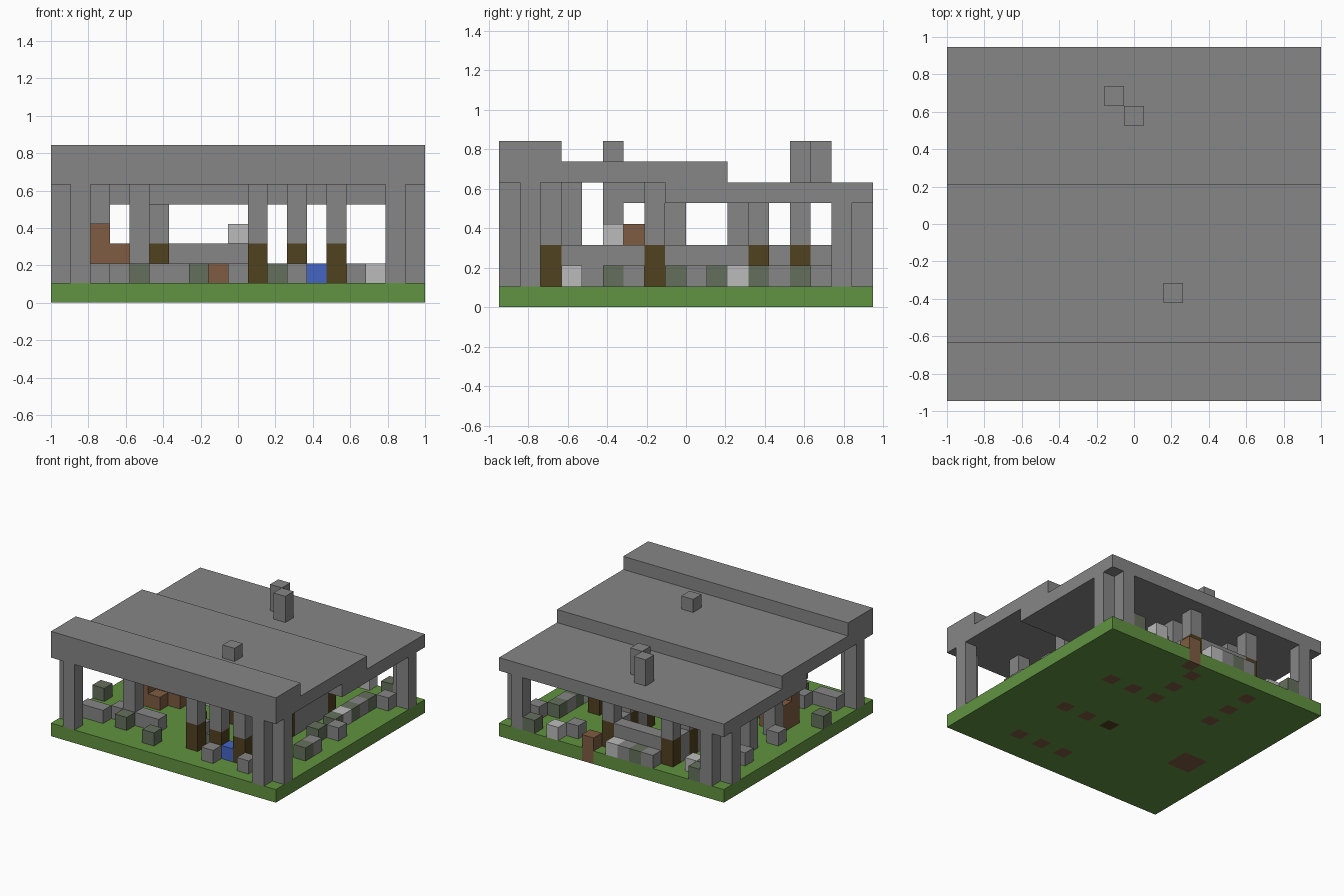
import bpy, bmesh
from mathutils import Vector

old = bpy.data.objects.get("Cube")
if old:
    bpy.data.objects.remove(old, do_unlink=True)

# Block grid: NX by NY cells, U is the edge of one block
NX, NY = 19, 18
U = 2 / NX


def material(name, rgb):
    m = bpy.data.materials.new(name)
    m.use_nodes = True
    m.diffuse_color = (*rgb, 1)
    m.node_tree.nodes["Principled BSDF"].inputs["Base Color"].default_value = (*rgb, 1)
    return m


STONE = material("stone grey", (.24, .24, .24))
GRASS = material("grass green", (.12, .29, .052))
EARTH = material("earth brown", (.21, .108, .054))
TIMBER = material("dark timber", (.08, .052, .014))
MOSS = material("mossy grey", (.13, .16, .108))
PALE = material("pale grey", (.5, .5, .5))
BLUE = material("blue", (.06, .13, .56))


def corner(i, j, k):
    return Vector((i - NX / 2, j - NY / 2, k)) * U


def finish(name, bm, *mats):
    bmesh.ops.recalc_face_normals(bm, faces=bm.faces)
    mesh = bpy.data.meshes.new(name)
    bm.to_mesh(mesh)
    bm.free()
    for m in mats:
        mesh.materials.append(m)
    ob = bpy.data.objects.new(name, mesh)
    bpy.context.collection.objects.link(ob)
    return ob


def box(name, mat, i, j, k, ni=1, nj=1, nk=1):
    """A box of ni x nj x nk blocks with its low corner at cell i, j, k."""
    bm = bmesh.new()
    bmesh.ops.create_cube(bm, size=1)
    size = Vector((ni, nj, nk)) * U
    mid = corner(i, j, k) + size / 2
    for v in bm.verts:
        v.co = Vector(a * b for a, b in zip(v.co, size)) + mid
    return finish(name, bm, mat)


def extrude_profile(name, mat, profile):
    """A (j, k) side profile extruded over the whole width."""
    bm = bmesh.new()
    face = bm.faces.new([bm.verts.new(corner(0, j, k)) for j, k in profile])
    out = bmesh.ops.extrude_face_region(bm, geom=[face])
    moved = [v for v in out["geom"] if isinstance(v, bmesh.types.BMVert)]
    bmesh.ops.translate(bm, verts=moved, vec=(NX * U, 0, 0))
    return finish(name, bm, mat)


# Timber post positions: the open hall and the small back house
hall = [(i, j) for i in (10, 12, 14) for j in (2, 7, 12)]
house = [(5, 12), (5, 14), (5, 16), (10, 14), (10, 16)]
posts = hall + house
dark_footing = (10, 7)
dug = set(posts) | {(i, j) for i in (2, 3) for j in (6, 7)} | {(11, 17)}

# Ground slab, with earth showing in the dug cells
bm = bmesh.new()
bmesh.ops.create_grid(bm, x_segments=NX, y_segments=NY, size=1)
for v in bm.verts:
    v.co.y *= NY / NX
out = bmesh.ops.extrude_face_region(bm, geom=bm.faces[:])
for v in out["geom"]:
    if isinstance(v, bmesh.types.BMVert):
        v.co.z = U
for f in bm.faces:
    c = f.calc_center_median()
    cell = (min(int(c.x / U + NX / 2), NX - 1), min(int(c.y / U + NY / 2), NY - 1))
    edge = 0.1 * U < c.z < 0.9 * U
    if cell == dark_footing and not edge:
        f.material_index = 2
    elif cell in dug and (not edge or cell == (11, 17)):
        f.material_index = 1
finish("ground", bm, GRASS, EARTH, TIMBER)

# Stepped roof
extrude_profile("roof", STONE, [
    (0, 6), (0, 8), (3, 8), (3, 7), (11, 7), (11, 6),
    (18, 6), (18, 5), (8, 5), (8, 6)])
box("rear_chimney", STONE, 8, 15, 6, nk=2)
box("inner_chimney", STONE, 9, 14, 6, nk=2)
box("front_chimney", STONE, 11, 5, 7)

# Paired corner pillars, mirrored left to right
for side, flip in (("right", False), ("left", True)):
    for end, (i, j), top in (("front_inner", (1, 0), 6), ("front_outer", (0, 1), 6),
                             ("back_outer", (0, 16), 5), ("back_inner", (1, 17), 5)):
        box(f"{side}_{end}_pillar", STONE, NX - 1 - i if flip else i, j, 1, nk=top - 1)

# Posts: timber below, stone above up to the roof
for i, j in posts:
    top = 5 if j > 7 else 6
    box("post_timber", TIMBER, i, j, 1, nk=2)
    box("post_stone", STONE, i, j, 3, nk=top - 3)

# Plain stone pillars
for i, j, top in ((4, 3, 6), (2, 8, 5), (2, 11, 5)):
    box("stone_pillar", STONE, i, j, 1, nk=top - 1)

# Low walls between the posts
box("hall_wall_front", STONE, 14, 3, 1, nj=4, nk=2)
box("hall_wall_back", STONE, 14, 8, 1, nj=4, nk=2)
box("house_back_wall", STONE, 6, 16, 1, ni=4, nk=2)
for j in (13, 15):
    box("house_side_wall", STONE, 5, j, 1, nk=2)
    box("house_side_wall", STONE, 10, j, 1, nk=2)

# Earth heap and the beam over it
box("earth_heap_low", EARTH, 3, 6, 1, nj=2, nk=2)
box("earth_heap_high", EARTH, 2, 6, 1, nk=3)
box("earth_heap_back", EARTH, 2, 7, 1, nk=2)
box("heap_beam", STONE, 2, 5, 5, nj=3)
box("heap_hanger", STONE, 2, 5, 4)
box("pale_ledge", PALE, 9, 5, 3)

# Loose blocks on the grass
loose = {
    "stone_block": (STONE, [(1, 2), (2, 2), (3, 3), (5, 3), (6, 3), (9, 4), (12, 1), (15, 1),
                            (17, 6), (17, 9), (16, 13), (17, 15), (13, 16), (8, 17), (6, 17),
                            (1, 9), (1, 13)]),
    "mossy_block": (MOSS, [(4, 2), (7, 1), (0, 5), (11, 3), (16, 8), (17, 5), (16, 10),
                           (16, 12), (16, 14), (16, 17), (7, 17), (2, 17)]),
    "pale_block": (PALE, [(16, 3), (16, 11), (14, 17), (9, 17), (3, 16)]),
    "earth_block": (EARTH, [(4, 6), (5, 7), (8, 5), (11, 17)]),
    "blue_block": (BLUE, [(13, 2)]),
}
for name, (mat, cells) in loose.items():
    for i, j in cells:
        box(name, mat, i, j, 1)
